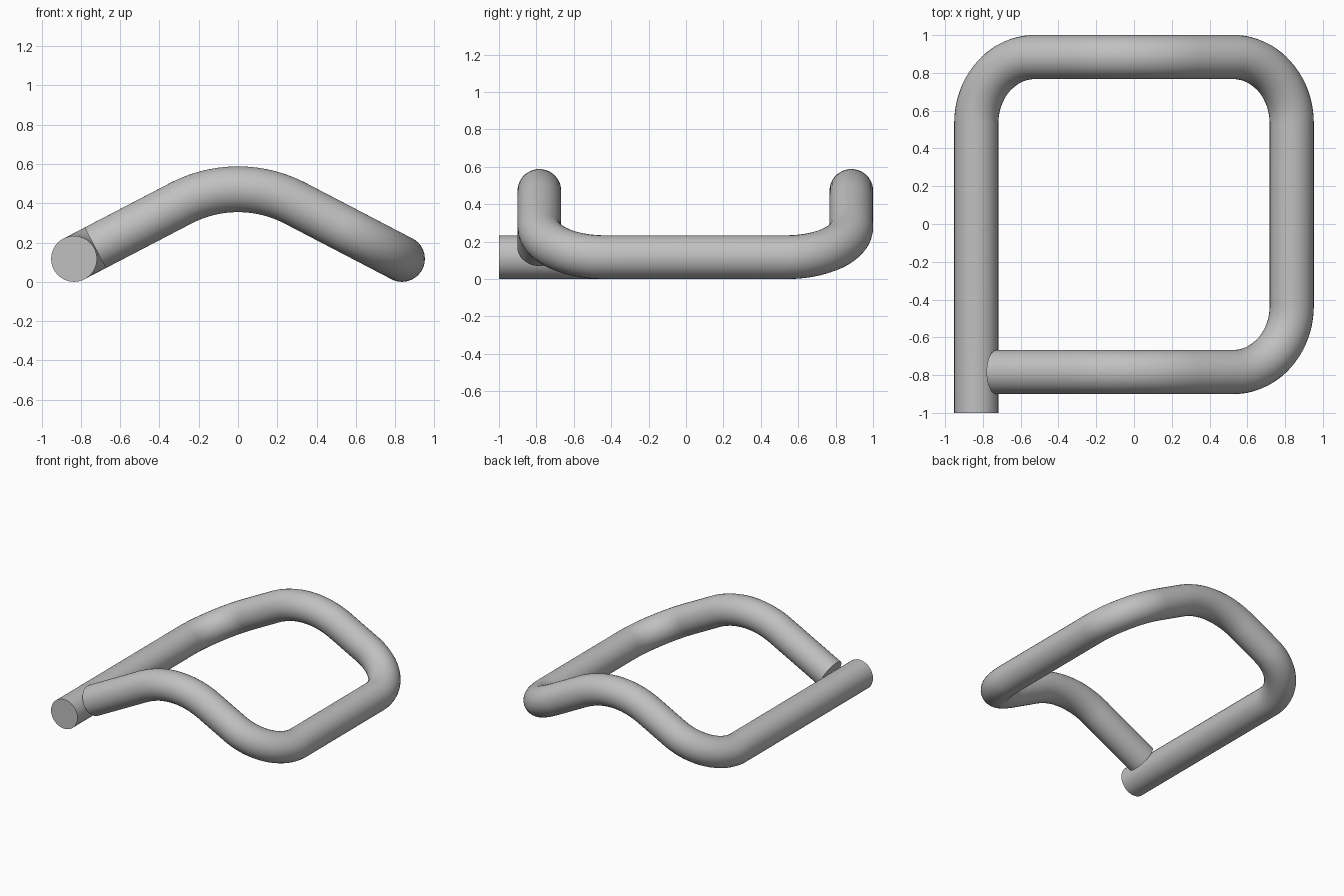
import bpy, math
from mathutils import Vector

cube = bpy.data.objects.get("Cube")
if cube:
    bpy.data.objects.remove(cube, do_unlink=True)

TUBE, SIDE, BACK, FRONT = 0.117, 0.835, 0.884, -0.784
SLOPE = math.radians(27.5)
APEX = TUBE + SIDE * math.tan(SLOPE)

# Grey paint
steel = bpy.data.materials.new("grey steel")
steel.use_nodes = True
grey = (0.53, 0.53, 0.53, 1)
steel.diffuse_color = grey
steel.node_tree.nodes["Principled BSDF"].inputs["Base Color"].default_value = grey


def fillet(before, corner, after, radius, steps=20):
    """Points of a circular bend that rounds off a corner."""
    a, b = (before - corner).normalized(), (after - corner).normalized()
    half = a.angle(b) / 2
    middle = corner + (a + b).normalized() * radius / math.sin(half)
    start = corner + a * radius / math.tan(half) - middle
    side = -a * radius
    turn = math.pi - 2 * half
    return [middle + start * math.cos(turn * i / steps) + side * math.sin(turn * i / steps)
            for i in range(steps + 1)]


# Corners of the bent tube: long foot, back arch, short side, front arch
corners = [Vector(c) for c in (
    (-SIDE, -1, TUBE), (-SIDE, BACK, TUBE), (0, BACK, APEX), (SIDE, BACK, TUBE),
    (SIDE, FRONT, TUBE), (0, FRONT, APEX),
    (-SIDE + 0.108, FRONT, TUBE + 0.108 * math.tan(SLOPE)))]
path = [corners[0]]
for before, corner, after in zip(corners, corners[1:], corners[2:]):
    path += fillet(before, corner, after, 0.63 if corner.x == 0 else 0.35)
path.append(corners[-1])

# Sweep a round section along the path
curve = bpy.data.curves.new("bent_tube", 'CURVE')
curve.dimensions = '3D'
curve.bevel_depth = TUBE
curve.bevel_resolution = 14
curve.use_fill_caps = True
spline = curve.splines.new('POLY')
spline.points.add(len(path) - 1)
for point, place in zip(spline.points, path):
    point.co = (*place, 1)
curve.materials.append(steel)
tube = bpy.data.objects.new("bent_tube", curve)
bpy.context.collection.objects.link(tube)

bpy.ops.object.select_all(action='DESELECT')
tube.select_set(True)
bpy.context.view_layer.objects.active = tube
bpy.ops.object.convert(target='MESH')
bpy.ops.object.shade_smooth_by_angle(angle=math.radians(35))
